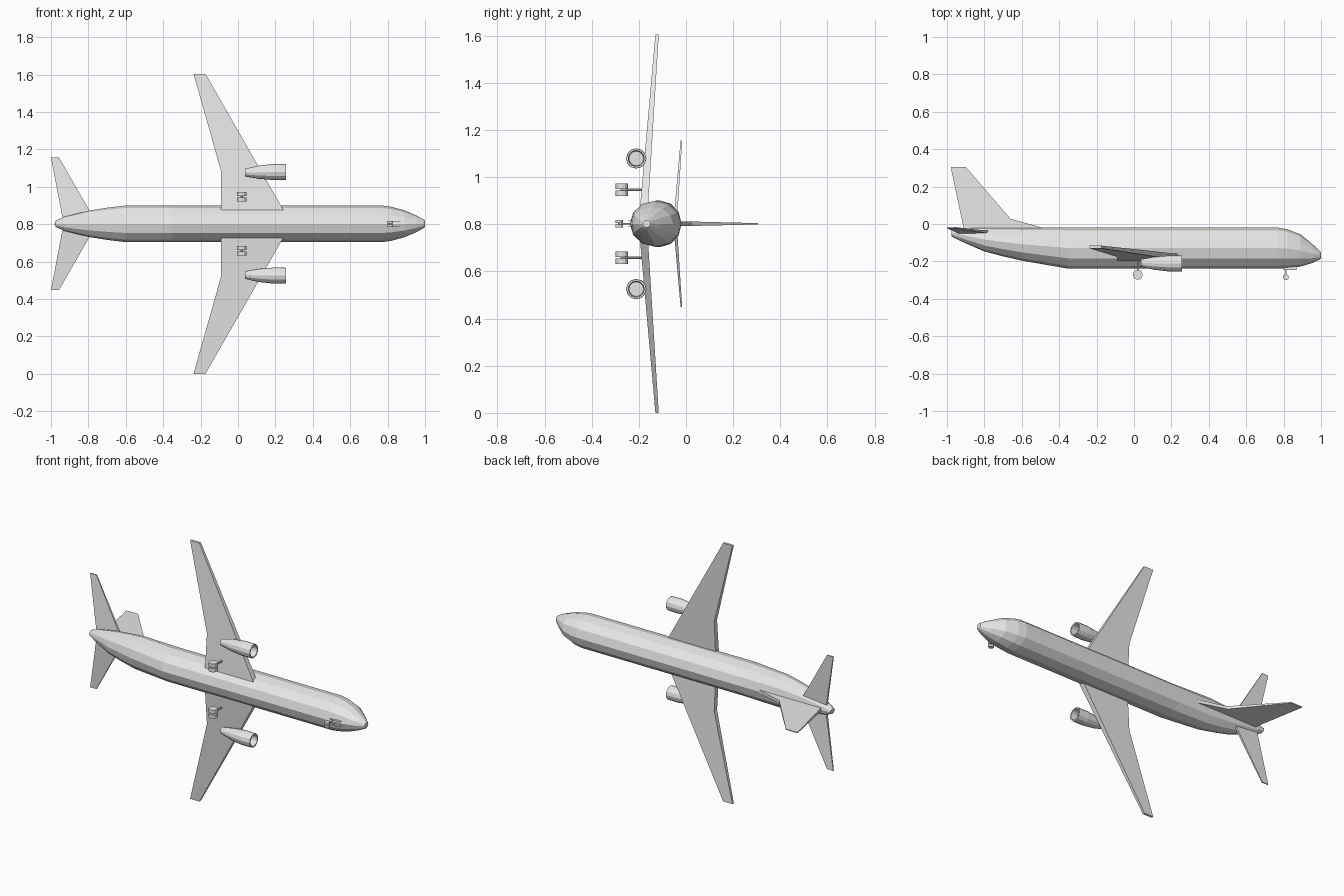
import bpy, bmesh, math
from mathutils import Vector

cube = bpy.data.objects.get("Cube")
if cube:
    bpy.data.objects.remove(cube, do_unlink=True)

MID = 0.802  # z of the airliner's symmetry plane (wings run along z, nose to +x, fin to +y)

grey = bpy.data.materials.new("plain grey")
grey.use_nodes = True
grey.diffuse_color = (0.8, 0.8, 0.8, 1)
grey.node_tree.nodes["Principled BSDF"].inputs["Base Color"].default_value = (0.8, 0.8, 0.8, 1)


def finish(name, bm):
    bmesh.ops.recalc_face_normals(bm, faces=bm.faces)
    mesh = bpy.data.meshes.new(name)
    bm.to_mesh(mesh)
    bm.free()
    mesh.materials.append(grey)
    obj = bpy.data.objects.new(name, mesh)
    bpy.context.collection.objects.link(obj)
    return obj


def bridge(bm, a, b):
    for i in range(len(a)):
        j = (i + 1) % len(a)
        bm.faces.new((a[i], a[j], b[j], b[i]))


def loft(name, stations, sides):
    """Skin ellipses across x; each station is (x, y centre, z centre, y radius, z radius)."""
    bm = bmesh.new()
    rings = []
    for x, cy, cz, ry, rz in stations:
        angles = [2 * math.pi * k / sides for k in range(sides)]
        rings.append([bm.verts.new((x, cy + ry * math.cos(a), cz + rz * math.sin(a))) for a in angles])
    for a, b in zip(rings, rings[1:]):
        bridge(bm, a, b)
    bm.faces.new(rings[0])
    bm.faces.new(rings[-1])
    return finish(name, bm)


def panel(name, side_a, side_b):
    """Solid plate between two matching outlines."""
    bm = bmesh.new()
    a = [bm.verts.new(p) for p in side_a]
    b = [bm.verts.new(p) for p in side_b]
    bridge(bm, a, b)
    bm.faces.new(a)
    bm.faces.new(b)
    return finish(name, bm)


def rod(name, start, end, radius, sides):
    """Cylinder between two points."""
    start, end = Vector(start), Vector(end)
    bm = bmesh.new()
    bmesh.ops.create_cone(bm, cap_ends=True, segments=sides, radius1=radius, radius2=radius,
                          depth=(end - start).length)
    turn = (end - start).to_track_quat('Z', 'Y').to_matrix()
    bmesh.ops.rotate(bm, verts=bm.verts, matrix=turn)
    bmesh.ops.translate(bm, verts=bm.verts, vec=(start + end) / 2)
    return finish(name, bm)


def flying_surface(name, outline, sign, low, high):
    """Wing-like plate; outline is (x, span), low and high give y from span."""
    panel(name, [(x, low(s), MID + sign * s) for x, s in outline],
          [(x, high(s), MID + sign * s) for x, s in outline])


def wheel_pair(name, x, y, z, radius, gap, width, top):
    """Two wheels on an axle with a strut up to the airframe."""
    for label, d in (("upper", 1), ("lower", -1)):
        rod(f"{name}_{label}_wheel", (x, y, z + d * gap), (x, y, z + d * (gap + width)), radius, 12)
    rod(f"{name}_axle", (x, y, z - gap * 1.5), (x, y, z + gap * 1.5), radius * 0.25, 8)
    rod(f"{name}_strut", (x, y, z), (x, top, z), radius * 0.2, 8)


# Fuselage: x, top y, bottom y, half width
hull = [(-0.976, -0.024, -0.066, 0.016), (-0.93, -0.021, -0.09, 0.037), (-0.80, -0.019, -0.147, 0.070),
        (-0.70, -0.019, -0.173, 0.086), (-0.60, -0.019, -0.196, 0.098), (-0.355, -0.019, -0.238, 0.098),
        (0.77, -0.019, -0.238, 0.098), (0.82, -0.028, -0.236, 0.091), (0.89, -0.055, -0.228, 0.072),
        (0.955, -0.108, -0.208, 0.044), (0.993, -0.143, -0.190, 0.023), (1.0, -0.150, -0.184, 0.016)]
loft("fuselage", [(x, (t + b) / 2, MID, (t - b) / 2, w) for x, t, b, w in hull], 12)

# Tail fin with dorsal fillet, thinning toward the tip
fin = [(-0.905, -0.05), (-0.98, 0.305), (-0.90, 0.305), (-0.66, 0.028), (-0.49, -0.02), (-0.49, -0.05)]
half = lambda y: 0.010 - 0.024 * y
panel("tail_fin", [(x, y, MID - half(y)) for x, y in fin], [(x, y, MID + half(y)) for x, y in fin])

for label, sign in (("upper", 1), ("lower", -1)):
    # Main wing with trailing edge kink
    flying_surface(f"{label}_wing",
                   [(0.245, 0.07), (-0.09, 0.07), (-0.09, 0.28), (-0.238, 0.802), (-0.174, 0.802)], sign,
                   lambda s: -0.195 + 0.089 * (s - 0.07), lambda s: -0.161 + 0.062 * (s - 0.07))
    # Tailplane
    flying_surface(f"{label}_tailplane",
                   [(-0.765, 0.02), (-0.936, 0.02), (-1.0, 0.354), (-0.957, 0.354)], sign,
                   lambda s: -0.054 + 0.088 * s, lambda s: -0.039 + 0.064 * s)
    # Engine nacelle with hollow intake
    ez = MID + sign * 0.277
    loft(f"{label}_engine",
         [(0.037, -0.209, ez - sign * 0.003, 0.020, 0.020), (0.11, -0.210, ez - sign * 0.001, 0.035, 0.035),
          (0.19, -0.211, ez, 0.043, 0.043), (0.257, -0.211, ez, 0.042, 0.042),
          (0.257, -0.211, ez, 0.034, 0.034), (0.215, -0.211, ez, 0.031, 0.031)], 12)
    # Main landing gear
    wheel_pair(f"{label}_main_gear", 0.02, -0.272, MID + sign * 0.144, 0.026, 0.004, 0.022, -0.175)
    # Nose gear door
    dz = MID + sign * 0.013
    door = [(0.80, -0.215), (0.87, -0.215), (0.87, -0.245), (0.80, -0.245)]
    panel(f"{label}_nose_gear_door", [(x, y, dz - 0.001) for x, y in door],
          [(x, y, dz + 0.001) for x, y in door])

# Nose landing gear
wheel_pair("nose_gear", 0.812, -0.284, MID, 0.016, 0.003, 0.013, -0.22)
